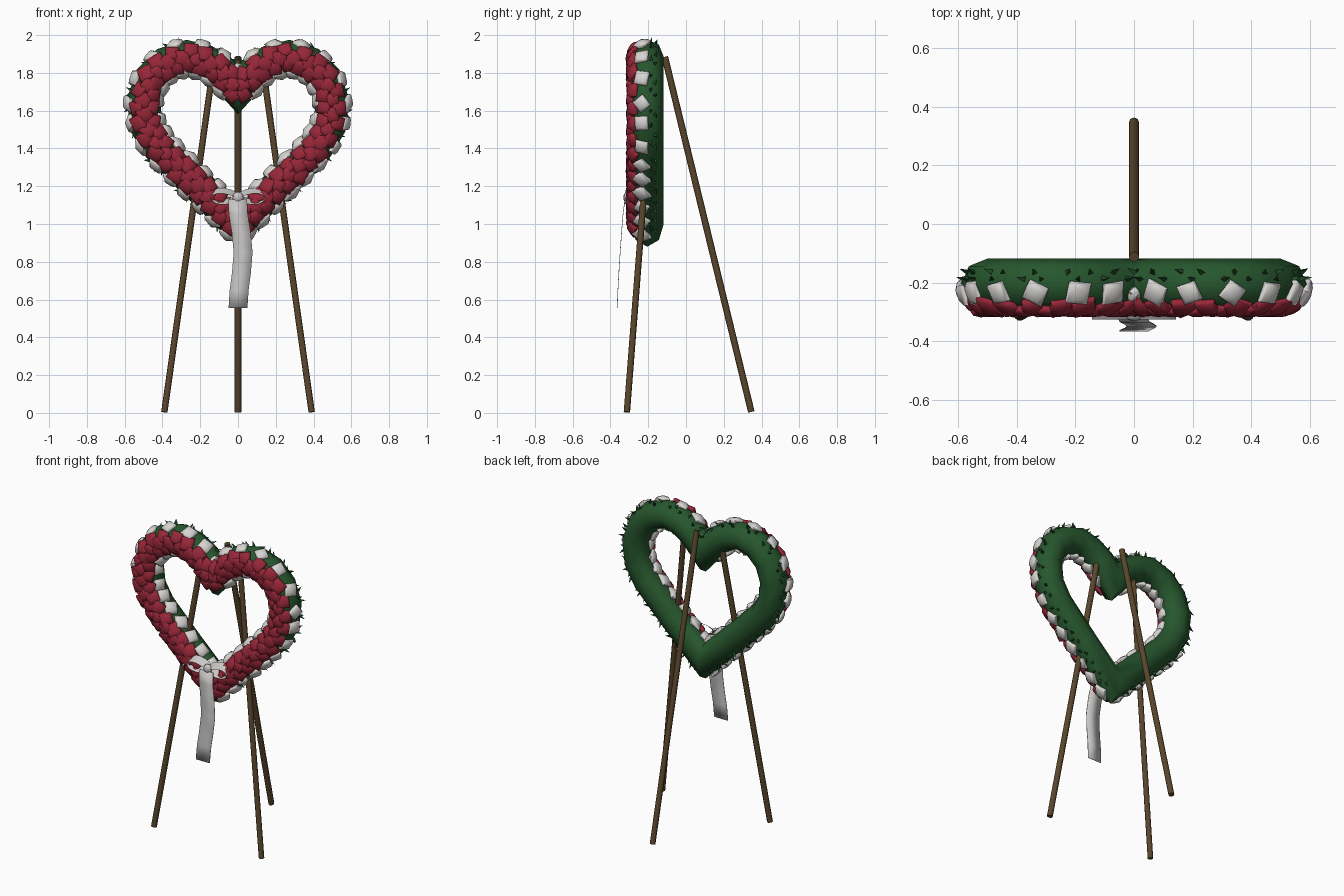
import bpy, bmesh, math, random
from mathutils import Vector, Matrix

if "Cube" in bpy.data.objects:
    bpy.data.objects.remove(bpy.data.objects["Cube"])

random.seed(4)
CY, R = -0.205, 0.087          # tube centre depth and radius
FRONT = Vector((0, -1, 0))


def material(name, col):
    m = bpy.data.materials.new(name)
    m.diffuse_color = (*col, 1)
    m.use_nodes = True
    m.node_tree.nodes["Principled BSDF"].inputs["Base Color"].default_value = m.diffuse_color
    return m


RED = material("dark red", (0.31, 0.020, 0.040))
WHITE = material("off white", (0.68, 0.66, 0.64))
GREEN = material("moss green", (0.020, 0.095, 0.027))
LEAF = material("leaf green", (0.015, 0.07, 0.022))
WOOD = material("brown wood", (0.10, 0.062, 0.026))
SILVER = material("silver ribbon", (0.58, 0.57, 0.56))


def finish(name, bm, mat, angle=None):
    me = bpy.data.meshes.new(name)
    bmesh.ops.recalc_face_normals(bm, faces=bm.faces)
    for f in bm.faces:
        f.smooth = angle is not None
    bm.to_mesh(me)
    bm.free()
    if angle is not None:
        me.set_sharp_from_angle(angle=math.radians(angle))
    me.materials.append(mat)
    ob = bpy.data.objects.new(name, me)
    bpy.context.collection.objects.link(ob)
    return ob


# heart centre line: right half from notch to tip, then mirrored
half = [Vector((x, CY, z)) for x, z in [
    (0, 1.71), (0.09, 1.81), (0.17, 1.86), (0.27, 1.885), (0.38, 1.85), (0.46, 1.77),
    (0.50, 1.65), (0.485, 1.52), (0.42, 1.41), (0.22, 1.21), (0, 1.0)]]
heart = half + [Vector((-p.x, p.y, p.z)) for p in half[-2:0:-1]]


def outward(t):
    return Vector((-t.z, 0, t.x)).normalized()


# mitred tube
bm = bmesh.new()
rings, SIDES = [], 8
for i, p in enumerate(heart):
    n1 = outward(p - heart[i - 1])
    n2 = outward(heart[(i + 1) % len(heart)] - p)
    n = (n1 + n2) / (1 + n1.dot(n2))
    rings.append([bm.verts.new(p + R * (n * math.cos(a) + FRONT * math.sin(a)))
                  for a in [k * math.tau / SIDES for k in range(SIDES)]])
for i, r in enumerate(rings):
    s = rings[(i + 1) % len(rings)]
    for k in range(SIDES):
        j = (k + 1) % SIDES
        bm.faces.new((r[k], r[j], s[j], s[k]))
finish("heart_frame", bm, GREEN, 60)


def along(step, offset=0.0):
    """Evenly spaced points and tangents down the right half."""
    out, d, target = [], 0.0, offset
    for a, b in zip(half, half[1:]):
        length = (b - a).length
        while target <= d + length:
            out.append((a.lerp(b, (target - d) / length), (b - a).normalized()))
            target += step
        d += length
    return out


def frame(pos, normal, tangent, spin):
    y = normal.cross(tangent).normalized()
    x = y.cross(normal)
    m = Matrix((x, y, normal)).transposed().to_4x4()
    return Matrix.Translation(pos) @ m @ Matrix.Rotation(spin, 4, 'Z')


def stamps(step, offset, degrees, radius=R):
    """Places on both halves, at an angle measured from the front round to the outside."""
    a = math.radians(degrees)
    for p, t in along(step, offset):
        n = FRONT * math.cos(a) + outward(t) * math.sin(a)
        pos = p + n * radius
        for s in (1, -1):
            f = Vector((s, 1, 1))
            yield pos * f, (n * f).normalized(), t * f


def blossom(bm, place, size, thick):
    m = place @ Matrix.Diagonal((size, size, thick, 1))
    bmesh.ops.create_uvsphere(bm, u_segments=4, v_segments=6, radius=1, matrix=m)


# red blossoms over the front
bm = bmesh.new()
for deg, off in ((-27, 0.0), (0, 0.04), (27, 0.0)):
    for p, n, t in stamps(0.08, off, deg):
        spin = math.pi / 4 + random.uniform(-0.35, 0.35)
        tilt = (n + 0.15 * Vector([random.uniform(-1, 1) for _ in range(3)])).normalized()
        blossom(bm, frame(p, tilt, t, spin), random.uniform(0.052, 0.062), 0.025)
finish("red_blossoms", bm, RED, 80)

# white blossoms round the outer and inner edges
bm = bmesh.new()
for deg in (70, -70):
    for p, n, t in stamps(0.105, 0.06, deg):
        blossom(bm, frame(p, n, t, random.uniform(0, 1.57)), random.uniform(0.05, 0.058), 0.025)
finish("white_blossoms", bm, WHITE, 80)

# small leaf tips on the outside
bm = bmesh.new()
for deg, off in ((102, 0.05), (118, 0.08)):
    for p, n, t in stamps(0.075, off, deg, R + 0.012):
        d = (n + t * random.uniform(-1, 1)).normalized()
        bmesh.ops.create_cone(bm, cap_ends=True, segments=3, radius1=0.011, radius2=0,
                              depth=0.034, matrix=frame(p, d, t, random.uniform(0, 2)))
finish("leaf_tips", bm, LEAF)


# easel legs
def leg(name, a, b, r=0.0175):
    a, b = Vector(a), Vector(b)
    bm = bmesh.new()
    m = Matrix.Translation((a + b) / 2) @ (b - a).to_track_quat('Z', 'Y').to_matrix().to_4x4()
    bmesh.ops.create_cone(bm, cap_ends=True, segments=8, radius1=r, radius2=r,
                          depth=(b - a).length, matrix=m)
    finish(name, bm, WOOD, 50)


for side, s in (("left", -1), ("right", 1)):
    leg(side + "_front_leg", (s * 0.39, -0.313, 0.004), (s * 0.13, -0.17, 1.84))
leg("rear_leg", (0, 0.346, 0.005), (0, -0.112, 1.885))

# ribbon tail
bm = bmesh.new()
rows = []
for x, y, z in [(-0.003, -0.325, 1.13), (0.002, -0.335, 1.05), (0.018, -0.343, 0.95),
                (0.027, -0.35, 0.85), (0.018, -0.357, 0.74), (0.006, -0.362, 0.65),
                (0, -0.366, 0.555)]:
    rows.append([bm.verts.new((x + dx, y, z)) for dx in (-0.05, 0.05)])
for a, b in zip(rows, rows[1:]):
    bm.faces.new((a[0], a[1], b[1], b[0]))
tail = finish("ribbon_tail", bm, SILVER, 40)
tail.modifiers.new("thickness", 'SOLIDIFY').thickness = 0.003

# bow loops: teardrop bands with depth, and a knot
for side, s in (("left", -1), ("right", 1)):
    bm = bmesh.new()
    loop = []
    for k in range(12):
        a = k * math.tau / 12
        u = 0.072 - 0.072 * math.cos(a)
        w = 0.036 * math.sin(a) * (0.6 + 0.4 * u / 0.144)
        loop.append([bm.verts.new((s * u, y, 1.14 + w + dz + 0.05 * u))
                     for y, dz in ((-0.325, -0.012), (-0.28, 0.018))])
    for k in range(12):
        a, b = loop[k], loop[(k + 1) % 12]
        bm.faces.new((a[0], b[0], b[1], a[1]))
    finish(side + "_bow_loop", bm, SILVER, 40)
bm = bmesh.new()
bmesh.ops.create_uvsphere(bm, u_segments=8, v_segments=6, radius=1,
                          matrix=Matrix.Translation((0, -0.312, 1.14)) @ Matrix.Diagonal((0.03, 0.02, 0.03, 1)))
finish("bow_knot", bm, SILVER, 60)
